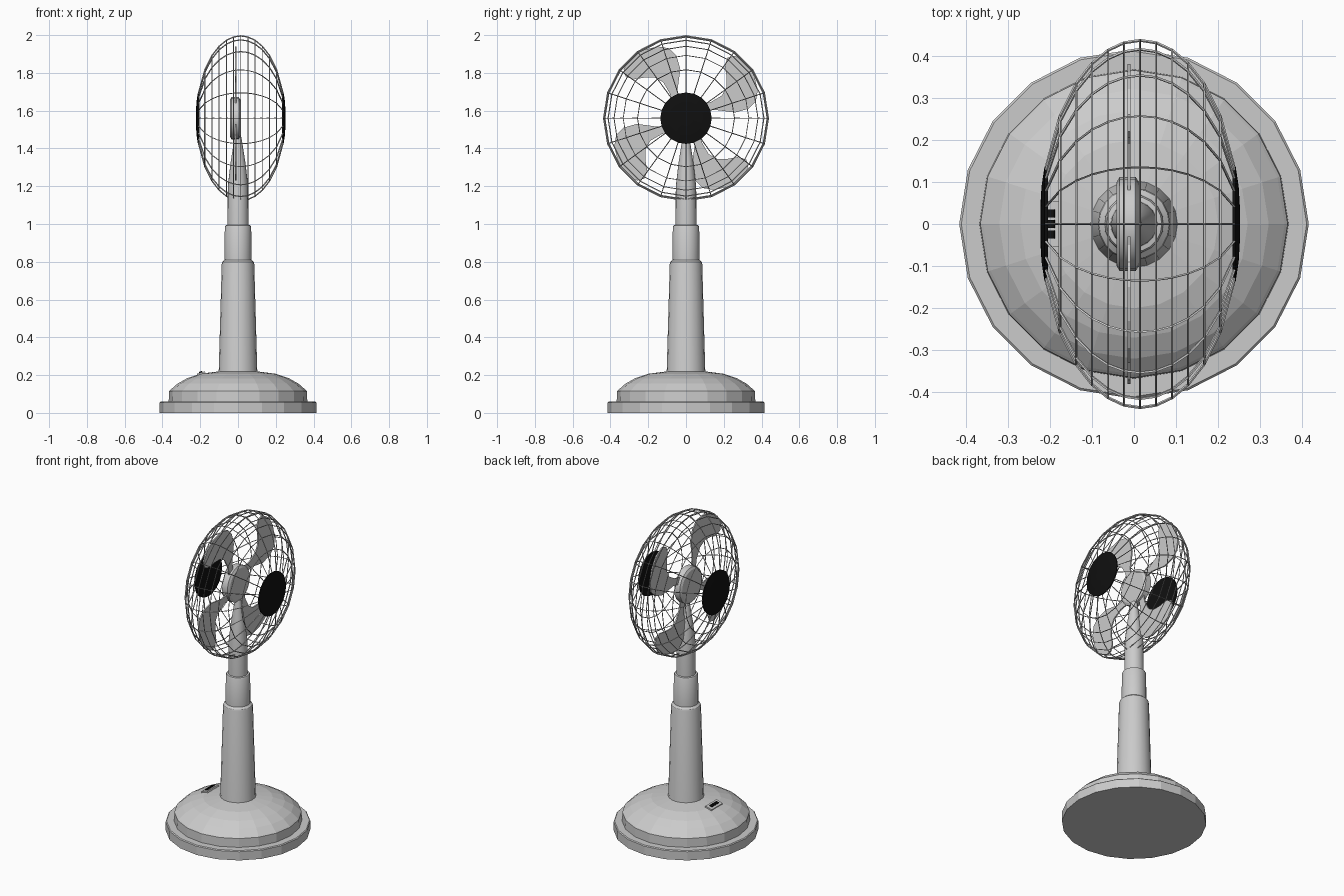
import bpy, bmesh, math
from mathutils import Matrix, Vector

if "Cube" in bpy.data.objects:
    bpy.data.objects.remove(bpy.data.objects["Cube"])

SIDES = 20
HUB_Z = 1.56
AXIS_X = 0.0145      # middle of the cage along the fan axis
HALF_X, RADIUS = 0.235, 0.436


def finish(name, bm, mat=None):
    bmesh.ops.recalc_face_normals(bm, faces=bm.faces)
    me = bpy.data.meshes.new(name)
    bm.to_mesh(me)
    bm.free()
    ob = bpy.data.objects.new(name, me)
    bpy.context.collection.objects.link(ob)
    if mat:
        me.materials.append(mat)
    return ob


def lathe(name, profile, along_x=False, caps=True, mat=None):
    """Revolve (radius, height) points about z, or about the fan axis."""
    bm = bmesh.new()
    rings = []
    for r, h in profile:
        ring = []
        for i in range(SIDES):
            a = 2 * math.pi * i / SIDES
            c, s = r * math.cos(a), r * math.sin(a)
            ring.append(bm.verts.new((h, c, HUB_Z + s) if along_x else (c, s, h)))
        rings.append(ring)
    for lo, hi in zip(rings, rings[1:]):
        for i in range(SIDES):
            j = (i + 1) % SIDES
            bm.faces.new((lo[i], lo[j], hi[j], hi[i]))
    if caps:
        bm.faces.new(rings[0])
        bm.faces.new(rings[-1])
    return finish(name, bm, mat)


def smooth(ob):
    bpy.context.view_layer.objects.active = ob
    ob.select_set(True)
    bpy.ops.object.shade_smooth_by_angle(angle=math.radians(30))
    ob.select_set(False)


def box(name, size, matrix, mat=None):
    bm = bmesh.new()
    bmesh.ops.create_cube(bm, size=1, matrix=matrix @ Matrix.Diagonal((*size, 1)))
    return finish(name, bm, mat)


black = bpy.data.materials.new("black")
black.diffuse_color = (0.005, 0.005, 0.005, 1)
black.use_nodes = True
black.node_tree.nodes["Principled BSDF"].inputs["Base Color"].default_value = black.diffuse_color

# Stepped, domed base
lathe("base", [(0.415, 0), (0.415, 0.055), (0.41, 0.06), (0.367, 0.06),
               (0.365, 0.115), (0.358, 0.122), (0.32, 0.155), (0.27, 0.183),
               (0.2, 0.207), (0.1, 0.22)])

# Telescoping pole and tapered neck
smooth(lathe("pole", [(0.105, 0.21), (0.102, 0.226), (0.086, 0.79), (0.083, 0.8),
                      (0.071, 0.81), (0.07, 0.985), (0.066, 0.993), (0.056, 0.995),
                      (0.054, 1.2), (0.04, 1.32), (0.018, 1.46)]))

# Control panel and three buttons on the back of the dome
place = Matrix.Translation((-0.195, 0, 0.208)) @ Matrix.Rotation(math.radians(-17), 4, 'Y')
box("control_panel", (0.045, 0.11, 0.012), place)
for k in (-1, 0, 1):
    box("button", (0.018, 0.018, 0.012), place @ Matrix.Translation((0, k * 0.025, 0.006)), black)

# Hub
smooth(lathe("hub", [(0.098, -0.042), (0.112, -0.034), (0.112, 0.004), (0.098, 0.012)], along_x=True))

# Four pinwheel blades
outline = [(0.05, 0.07), (0.13, 0.085), (0.19, 0.12), (0.215, 0.165), (0.215, 0.22),
           (0.205, 0.28), (0.22, 0.32), (0.26, 0.33), (0.32, 0.295), (0.36, 0.23),
           (0.38, 0.15), (0.37, 0.09), (0.33, 0.05), (0.26, 0.03), (0.15, 0.045), (0.07, 0.03)]
for k in range(4):
    bm = bmesh.new()
    face = bm.faces.new([bm.verts.new((-0.016, y, z)) for y, z in outline])
    new = bmesh.ops.extrude_face_region(bm, geom=[face])["geom"]
    bmesh.ops.translate(bm, vec=(0.008, 0, 0),
                        verts=[v for v in new if isinstance(v, bmesh.types.BMVert)])
    bmesh.ops.transform(bm, verts=bm.verts, matrix=Matrix.Translation((0, 0, HUB_Z))
                        @ Matrix.Rotation(k * math.pi / 2, 4, 'X'))
    finish("blade", bm)


# Wire cage: evenly spaced hoops of an ellipsoid
def rim(dx):
    return RADIUS * math.sqrt(1 - (dx / HALF_X) ** 2)


steps = [-0.224] + [0.038 * k for k in range(-5, 6)] + [0.224]
cage = lathe("cage", [(rim(d), AXIS_X + d) for d in steps], along_x=True, caps=False)
wire = cage.modifiers.new("wire", 'WIREFRAME')
wire.thickness = 0.007
wire.use_even_offset = False
wire.use_boundary = True

# Black centre caps on both sides
for name, s in (("front_cap", 1), ("rear_cap", -1)):
    lathe(name, [(0.134, AXIS_X + s * 0.219), (0.136, AXIS_X + s * 0.227),
                 (0.09, AXIS_X + s * 0.234), (0.04, AXIS_X + s * 0.237)],
          along_x=True, mat=black)
